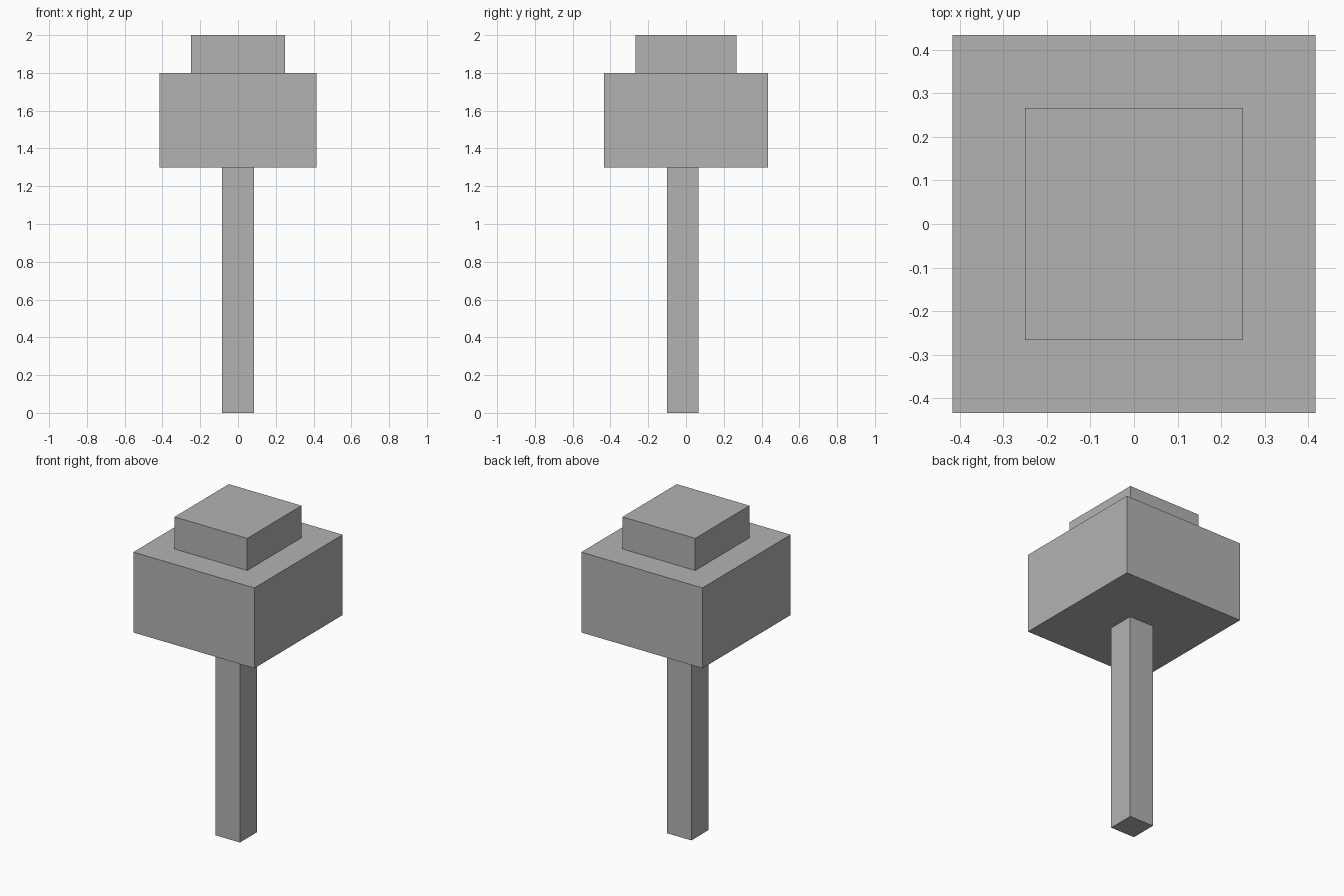
import bpy

# Remove the default object
cube = bpy.data.objects.get("Cube")
if cube:
    bpy.data.objects.remove(cube, do_unlink=True)

# Single flat grey
grey = bpy.data.materials.new("plain_grey")
grey.use_nodes = True
colour = (0.45, 0.45, 0.45, 1)
grey.diffuse_color = colour
grey.node_tree.nodes["Principled BSDF"].inputs["Base Color"].default_value = colour


def box(name, width, depth, bottom, top, y=0):
    """Add a box resting between two heights."""
    bpy.ops.mesh.primitive_cube_add(size=1, location=(0, y, (bottom + top) / 2))
    part = bpy.context.object
    part.name = name
    part.scale = (width, depth, top - bottom)
    bpy.ops.object.transform_apply(location=False, rotation=False, scale=True)
    part.data.materials.append(grey)


# Post, set slightly towards the front
box("trunk", 0.167, 0.167, 0, 1.3, y=-0.017)
# Wide block and smaller cap
box("lower_crown", 0.833, 0.867, 1.3, 1.8)
box("upper_crown", 0.5, 0.533, 1.8, 2)
